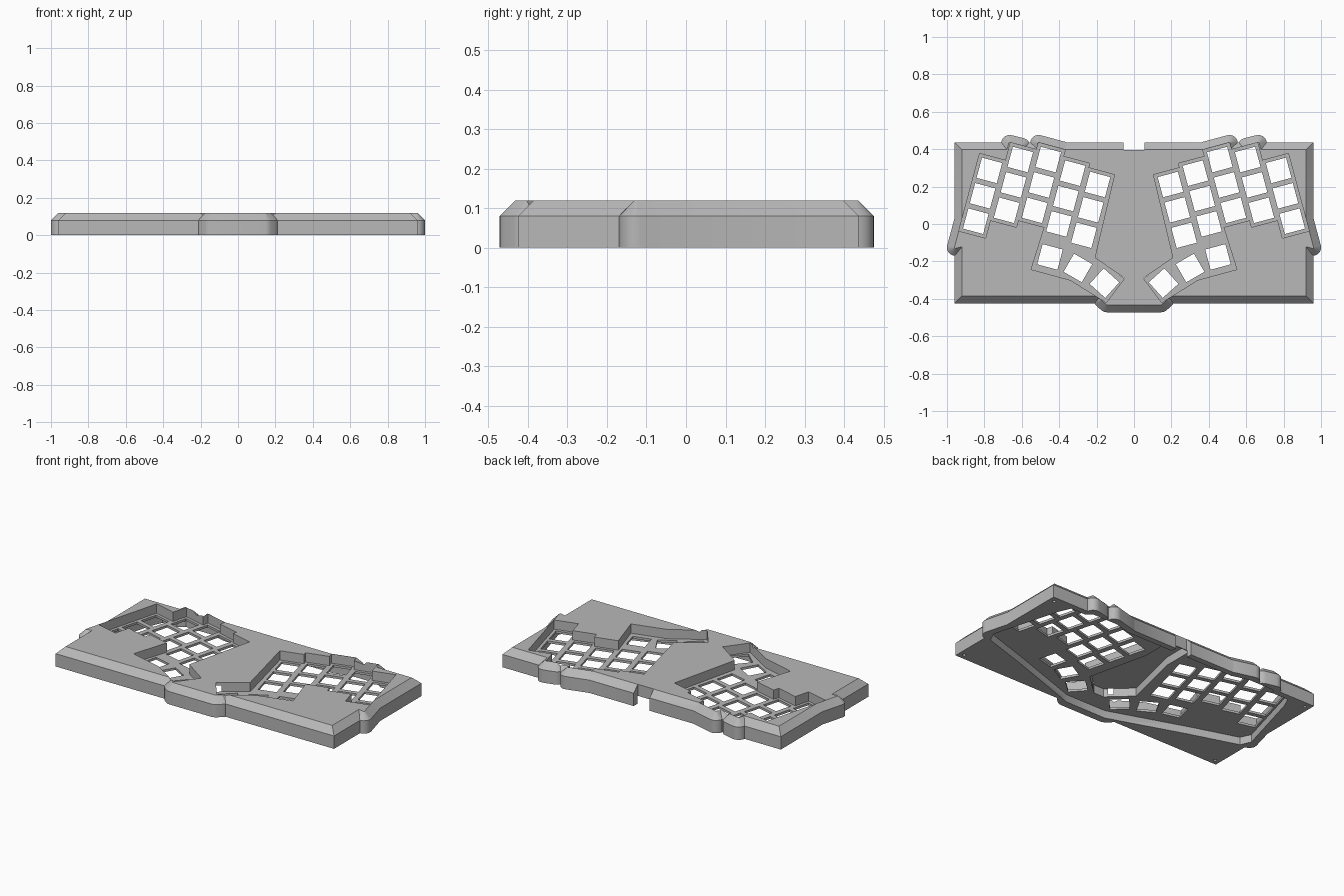
import bpy, bmesh, math
from mathutils import Vector, Matrix

cube = bpy.data.objects.get("Cube")
if cube:
    bpy.data.objects.remove(cube)

grey = bpy.data.materials.new("case_grey")
grey.use_nodes = True
grey.diffuse_color = (0.48, 0.48, 0.48, 1)
grey.node_tree.nodes["Principled BSDF"].inputs["Base Color"].default_value = (0.48, 0.48, 0.48, 1)

HEIGHT, SHOULDER, CHAMFER = 0.12, 0.08, 0.04
FLOOR, CEILING = 0.062, 0.048      # top and underside of the key plate
TILT = math.radians(15)
PITCH, RIM, HOLE = 0.1405, 0.074, 0.112


def finish(bm, name):
    bmesh.ops.recalc_face_normals(bm, faces=bm.faces)
    mesh = bpy.data.meshes.new(name)
    bm.to_mesh(mesh)
    bm.free()
    mesh.materials.append(grey)
    ob = bpy.data.objects.new(name, mesh)
    bpy.context.collection.objects.link(ob)
    return ob


def chamfered_hull(name, centres, radius, sides, turn=0):
    """Convex block around discs at the centres, with a chamfered top edge."""
    bm = bmesh.new()
    levels = ((0, radius), (SHOULDER, radius),
              (HEIGHT, radius - (CHAMFER if sides > 4 else CHAMFER * math.sqrt(2))))
    for cx, cy in centres:
        for z, r in levels:
            for i in range(sides):
                a = turn + math.tau * i / sides
                bm.verts.new((cx + r * math.cos(a), cy + r * math.sin(a), z))
    hull = bmesh.ops.convex_hull(bm, input=bm.verts)
    unused = {v for v in bm.verts if not v.link_faces}
    bmesh.ops.delete(bm, geom=list(unused), context='VERTS')
    bmesh.ops.dissolve_limit(bm, angle_limit=0.01, verts=bm.verts, edges=bm.edges)
    return finish(bm, name)


def add_prism(bm, outline, z0, z1):
    face = bm.faces.new([bm.verts.new((x, y, z0)) for x, y in outline])
    out = bmesh.ops.extrude_face_region(bm, geom=[face])
    top = [g for g in out["geom"] if isinstance(g, bmesh.types.BMVert)]
    bmesh.ops.translate(bm, verts=top, vec=(0, 0, z1 - z0))


def prisms(name, outlines, z0, z1):
    bm = bmesh.new()
    for outline in outlines:
        add_prism(bm, outline, z0, z1)
    return finish(bm, name)


def combine(body, other, operation):
    mod = body.modifiers.new(other.name, 'BOOLEAN')
    mod.operation, mod.solver, mod.object = operation, 'EXACT', other
    bpy.context.view_layer.objects.active = body
    bpy.ops.object.modifier_apply(modifier=mod.name)
    bpy.data.objects.remove(other)


def tilted(u, v):
    return (u * math.cos(TILT) - v * math.sin(TILT),
            u * math.sin(TILT) + v * math.cos(TILT))


def flip(points, side):
    return [(x * side, y) for x, y in points]


def symmetric(points):
    return points + flip(points, -1)[::-1]


def square(cx, cy, size, angle):
    rot = Matrix.Rotation(angle, 2)
    corners = [rot @ Vector((sx * size / 2, sy * size / 2))
               for sx, sy in ((-1, -1), (1, -1), (1, 1), (-1, 1))]
    return [(cx + c.x, cy + c.y) for c in corners]


# Outer case: chamfered slab with rounded bulges around the key clusters
r = 0.05
case = chamfered_hull("keyboard_case",
                      [(x * (0.96 - r), y) for x in (-1, 1) for y in (-0.425 + r, 0.437 - r)],
                      r * math.sqrt(2), 4, math.pi / 4)
bulges = {
    "back_bulge_inner": [(0.51, 0.431), (0.38, 0.396), (0.5, 0.3)],
    "back_bulge_outer": [(0.665, 0.431), (0.6, 0.415), (0.7, 0.3), (0.6, 0.3)],
    "side_bulge": [(0.955, -0.125), (0.9, 0.08), (0.85, -0.1)],
}
for name, centres in bulges.items():
    for side in (-1, 1):
        combine(case, chamfered_hull(name, flip(centres, side), 0.045, 24), 'UNION')
front = symmetric([(0.145, -0.427), (0.17, -0.405), (0.1, -0.3)])
combine(case, chamfered_hull("front_bulge", front, 0.045, 24), 'UNION')

# Key columns in the tilted frame: centre of the middle key of each column
cols = [(0.243 + 0.1445 * i, v) for i, v in enumerate((0.013, 0.037, 0.0735, 0.035, -0.064))]
keys = [(*tilted(u, v + PITCH * k), TILT) for u, v in cols for k in (-1, 0, 1)]
keys += [(0.449, -0.176, TILT), (0.30, -0.235, 2 * TILT), (0.158, -0.316, 2.8 * TILT)]

# Key wells: stepped outline following the columns, plus the thumb area
us = [c[0] for c in cols]
reach = PITCH + RIM
upper = [us[0] - RIM, us[1] - RIM, us[2] - RIM, us[2] + RIM, us[3] + RIM, us[4] + RIM]
lower = [us[2] - RIM, us[3] - RIM, us[4] - RIM, us[4] + RIM]
well = []
for i, (u, v) in enumerate(cols):
    well += [tilted(upper[i], v + reach), tilted(upper[i + 1], v + reach)]
for i in (2, 1, 0):
    v = cols[i + 2][1] - reach
    well += [tilted(lower[i + 1], v), tilted(lower[i], v)]
well += [(0.55, -0.243), (0.34, -0.30), (0.148, -0.42), (0.05, -0.29), (0.21, -0.18)]
combine(case, prisms("key_wells", [flip(well, s) for s in (-1, 1)], FLOOR, 0.2), 'DIFFERENCE')

# Underside cavity and the deeper controller pocket between the wells
cavity = symmetric([(0.14, -0.425), (0.62, -0.26), (0.92, -0.165), (0.95, -0.1), (0.83, 0.33),
                    (0.8, 0.4), (0.7, 0.4), (0.66, 0.43), (0.49, 0.43), (0.38, 0.4)])
combine(case, prisms("underside_cavity", [cavity], -0.1, CEILING), 'DIFFERENCE')
pocket = symmetric([(0.035, -0.31), (0.17, -0.185), (0.08, 0.2), (0.08, 0.39)])
combine(case, prisms("controller_pocket", [pocket], -0.1, 0.1), 'DIFFERENCE')

# Cable notch in the back wall
notch = symmetric([(0.055, 0.396), (0.055, 0.6)])
combine(case, prisms("cable_notch", [notch], -0.1, 0.2), 'DIFFERENCE')

# Key openings through the plate
holes = [flip(square(x, y, HOLE, a), s) for x, y, a in keys for s in (-1, 1)]
combine(case, prisms("key_openings", holes, 0.01, 0.2), 'DIFFERENCE')

# Screw holes in the bottom corners
screws = [[(x + 0.01 * math.cos(math.tau * i / 12), y + 0.01 * math.sin(math.tau * i / 12))
           for i in range(12)] for x in (-0.925, 0.925) for y in (-0.39, 0.4)]
combine(case, prisms("screw_holes", screws, -0.1, 0.05), 'DIFFERENCE')

bpy.ops.object.select_all(action='DESELECT')
case.select_set(True)
bpy.context.view_layer.objects.active = case
bpy.ops.object.shade_smooth_by_angle(angle=math.radians(25))
